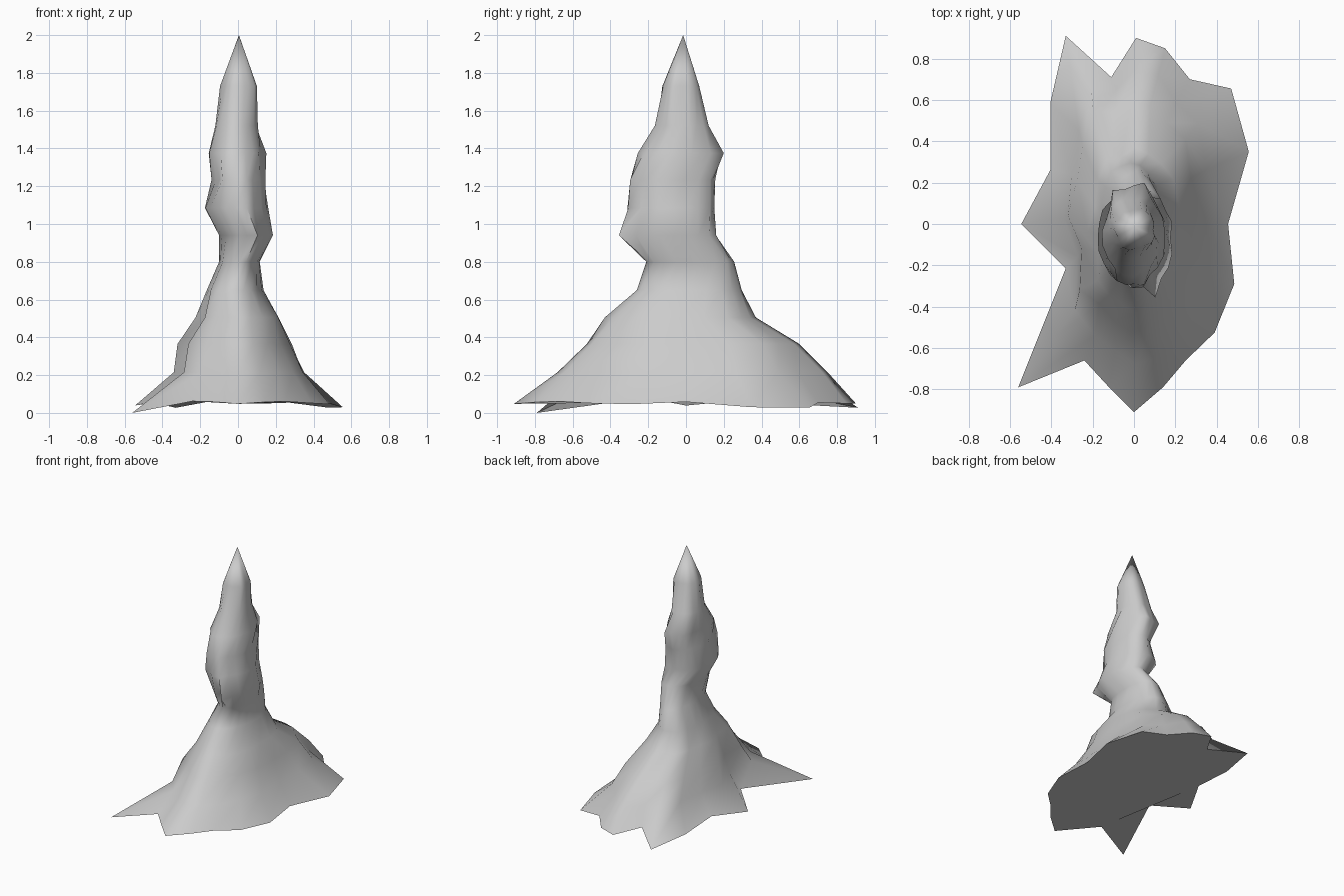
import bpy, math, random

if "Cube" in bpy.data.objects:
    bpy.data.objects.remove(bpy.data.objects["Cube"])

random.seed(7)
N = 20

# Jagged footprint, counter-clockwise from +x
base = [(.455, 0), (.555, .35), (.47, .655), (.27, .70), (.15, .85),
        (.01, .90), (-.11, .71), (-.33, .91), (-.405, .585), (-.405, .26),
        (-.545, 0), (-.33, -.215), (-.56, -.79), (-.24, -.66), (-.12, -.79),
        (0, -.91), (.14, -.79), (.25, -.66), (.39, -.525), (.485, -.29)]
spread = [math.hypot(x / .47, y / .85) for x, y in base]

# Upper rings: z, x min, x max, y min, y max, how much of the footprint shape is kept
rings = [(.215, -.34, .35, -.68, .75, .4),
         (.365, -.32, .285, -.525, .60, .4),
         (.505, -.225, .215, -.43, .37, .3),
         (.65, -.165, .135, -.26, .295, .2),
         (.80, -.10, .115, -.21, .255, .1),
         (.94, -.10, .185, -.355, .16, 0),
         (1.085, -.175, .16, -.31, .15, 0),
         (1.235, -.14, .145, -.295, .155, 0),
         (1.375, -.155, .15, -.255, .20, 0),
         (1.52, -.12, .105, -.165, .12, 0),
         (1.73, -.095, .10, -.125, .07, 0)]
# Single knobs that stick out of the shaft: (ring, side) -> factor
knobs = {(5, 16): 1.22, (6, 16): 1.08, (8, 4): 1.25, (8, 7): 1.12, (5, 1): 1.1}


def fit(values, low, high):
    a, b = min(values), max(values)
    return [low + (v - a) * (high - low) / (b - a) for v in values]


# Bottom ring droops where it sticks out furthest
verts = [(x, y, max(0, .055 - .1 * (s - 1)) if s < 1.45 else 0)
         for (x, y), s in zip(base, spread)]
for r, (z, x0, x1, y0, y1, keep) in enumerate(rings):
    rough = .04 if r < 5 else .09
    rad = [(1 + (min(spread[i], 1.2) - 1) * keep)
           * random.uniform(1 - rough, 1 + rough)
           * knobs.get((r, i), 1) for i in range(N)]
    xs = fit([rad[i] * math.cos(math.tau * i / N) for i in range(N)], x0, x1)
    ys = fit([rad[i] * math.sin(math.tau * i / N) for i in range(N)], y0, y1)
    verts += [(x, y, z) for x, y in zip(xs, ys)]
verts.append((.005, -.015, 2))

# Skin between rings, pointed tip and flat underside
faces = [tuple(reversed(range(N)))]
for r in range(len(rings)):
    for i in range(N):
        j = (i + 1) % N
        faces.append((r * N + i, r * N + j, (r + 1) * N + j, (r + 1) * N + i))
top = len(rings) * N
faces += [(top + i, top + (i + 1) % N, len(verts) - 1) for i in range(N)]

mesh = bpy.data.meshes.new("stalagmite")
mesh.from_pydata(verts, [], faces)
mesh.update()
rock = bpy.data.objects.new("stalagmite", mesh)
bpy.context.collection.objects.link(rock)
bpy.context.view_layer.objects.active = rock
rock.select_set(True)
bpy.ops.object.shade_smooth_by_angle(angle=math.radians(75))
